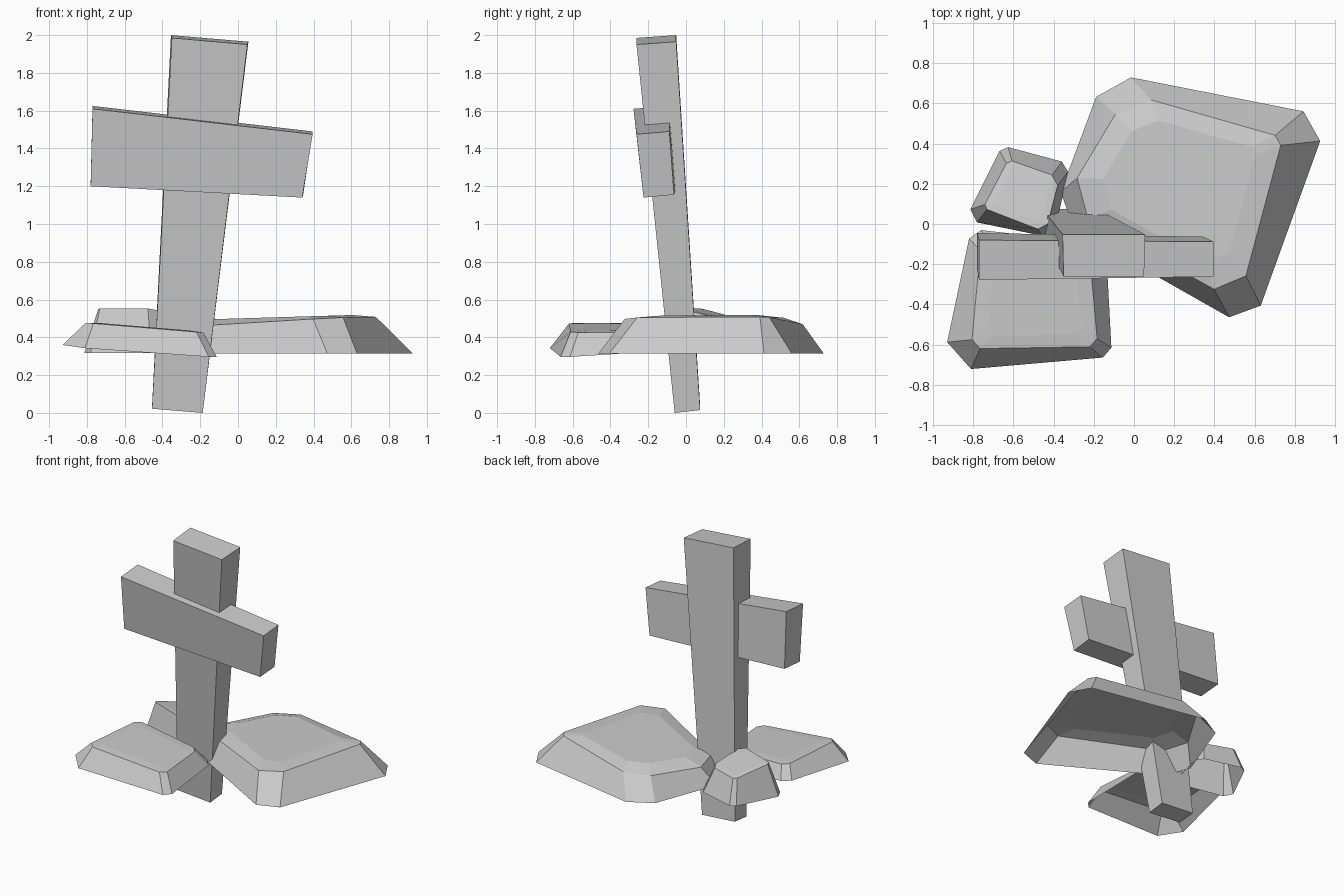
import bpy
import bmesh
from mathutils import Vector

# Remove the default object only
default = bpy.data.objects.get("Cube")
if default:
    bpy.data.objects.remove(default, do_unlink=True)

# One plain stone colour
stone = bpy.data.materials.new("stone_grey")
stone.use_nodes = True
stone.diffuse_color = (0.6, 0.6, 0.6, 1)
stone.node_tree.nodes["Principled BSDF"].inputs["Base Color"].default_value = stone.diffuse_color


def loft(name, rings, close_start):
    """Join matching rings of points into one object, capping the last ring."""
    bm = bmesh.new()
    loops = [[bm.verts.new(point) for point in ring] for ring in rings]
    count = len(loops[0])
    for lower, upper in zip(loops, loops[1:]):
        for i in range(count):
            j = (i + 1) % count
            bm.faces.new((lower[i], lower[j], upper[j], upper[i]))
    bm.faces.new(loops[-1])
    if close_start:
        bm.faces.new(list(reversed(loops[0])))
    mesh = bpy.data.meshes.new(name)
    bm.to_mesh(mesh)
    bm.free()
    mesh.materials.append(stone)
    obj = bpy.data.objects.new(name, mesh)
    bpy.context.collection.objects.link(obj)
    return obj


def chamfered(corners, cuts):
    """Replace each corner of an outline with two points set back along its edges."""
    outline = []
    points = [Vector(c) for c in corners]
    for i, (corner, cut) in enumerate(zip(points, cuts)):
        for neighbour in (points[i - 1], points[(i + 1) % len(points)]):
            outline.append(corner + (neighbour - corner).normalized() * cut)
    return outline


def on_plane(outline, plane):
    """Lift a flat outline onto a sloping plane (height, x slope, y slope)."""
    height, slope_x, slope_y = plane
    return [Vector((p.x, p.y, height + slope_x * p.x + slope_y * p.y)) for p in outline]


def rock(name, base, base_cuts, base_plane, top, top_cuts, top_plane, crown_plane):
    """Open-bottomed slab with cut corners, sloped sides and a slightly domed top.
    Corners run front left, front right, back right, back left as seen from the front."""
    lower = chamfered(base, base_cuts)
    upper = chamfered(top, top_cuts)
    middle = sum(upper, Vector((0, 0))) / len(upper)
    crown = [p.lerp(middle, 0.25) for p in upper]
    rings = [on_plane(lower, base_plane), on_plane(upper, top_plane), on_plane(crown, crown_plane)]
    return loft(name, rings, close_start=False)


# Leaning upright that widens towards the top
loft("upright_post", [
    [(-0.455, -0.06, 0.022), (-0.187, -0.06, 0.0), (-0.185, 0.075, 0.015), (-0.455, 0.075, 0.035)],
    [(-0.35, -0.262, 1.985), (0.05, -0.262, 1.95), (0.055, -0.052, 1.965), (-0.355, -0.052, 2.0)],
], close_start=True)

# Tilted crossbar, lofted from its high end to its low end
loft("crossbar", [
    [(-0.78, -0.225, 1.2), (-0.78, -0.045, 1.215), (-0.77, -0.08, 1.625), (-0.77, -0.278, 1.61)],
    [(0.34, -0.225, 1.14), (0.345, -0.063, 1.155), (0.395, -0.088, 1.49), (0.395, -0.262, 1.475)],
], close_start=True)

# Rocks around the foot
rock("large_rock",
     base=[(-0.41, 0.037), (0.586, -0.528), (0.97, 0.535), (-0.143, 0.754)],
     base_cuts=[0.13] * 4,
     base_plane=(0.315, 0, 0),
     top=[(-0.36, 0.1), (0.52, -0.393), (0.74, 0.43), (-0.03, 0.65)],
     top_cuts=[0.15, 0.14, 0.04, 0.12],
     top_plane=(0.472, 0.055, -0.01),
     crown_plane=(0.5, 0.03, 0))

rock("front_rock",
     base=[(-0.96, -0.734), (-0.11, -0.66), (-0.14, -0.1), (-0.81, -0.025)],
     base_cuts=[0.15, 0.045, 0.05, 0.05],
     base_plane=(0.325, -0.075, 0.06),
     top=[(-0.81, -0.62), (-0.18, -0.61), (-0.22, -0.16), (-0.76, -0.09)],
     top_cuts=[0.045, 0.04, 0.04, 0.04],
     top_plane=(0.41, -0.083, 0),
     crown_plane=(0.415, -0.083, 0))

rock("small_rock",
     base=[(-0.84, 0.02), (-0.4, -0.07), (-0.32, 0.3), (-0.655, 0.39)],
     base_cuts=[0.06, 0.06, 0.04, 0.03],
     base_plane=(0.318, 0, 0),
     top=[(-0.75, 0.08), (-0.44, -0.04), (-0.37, 0.23), (-0.625, 0.32)],
     top_cuts=[0.02, 0.04, 0.04, 0.02],
     top_plane=(0.507, -0.085, -0.22),
     crown_plane=(0.51, -0.085, -0.22))

# Make every surface face outwards and keep the faces flat
for name in ("upright_post", "crossbar", "large_rock", "front_rock", "small_rock"):
    mesh = bpy.data.objects[name].data
    bm = bmesh.new()
    bm.from_mesh(mesh)
    bmesh.ops.recalc_face_normals(bm, faces=bm.faces)
    bm.to_mesh(mesh)
    bm.free()
